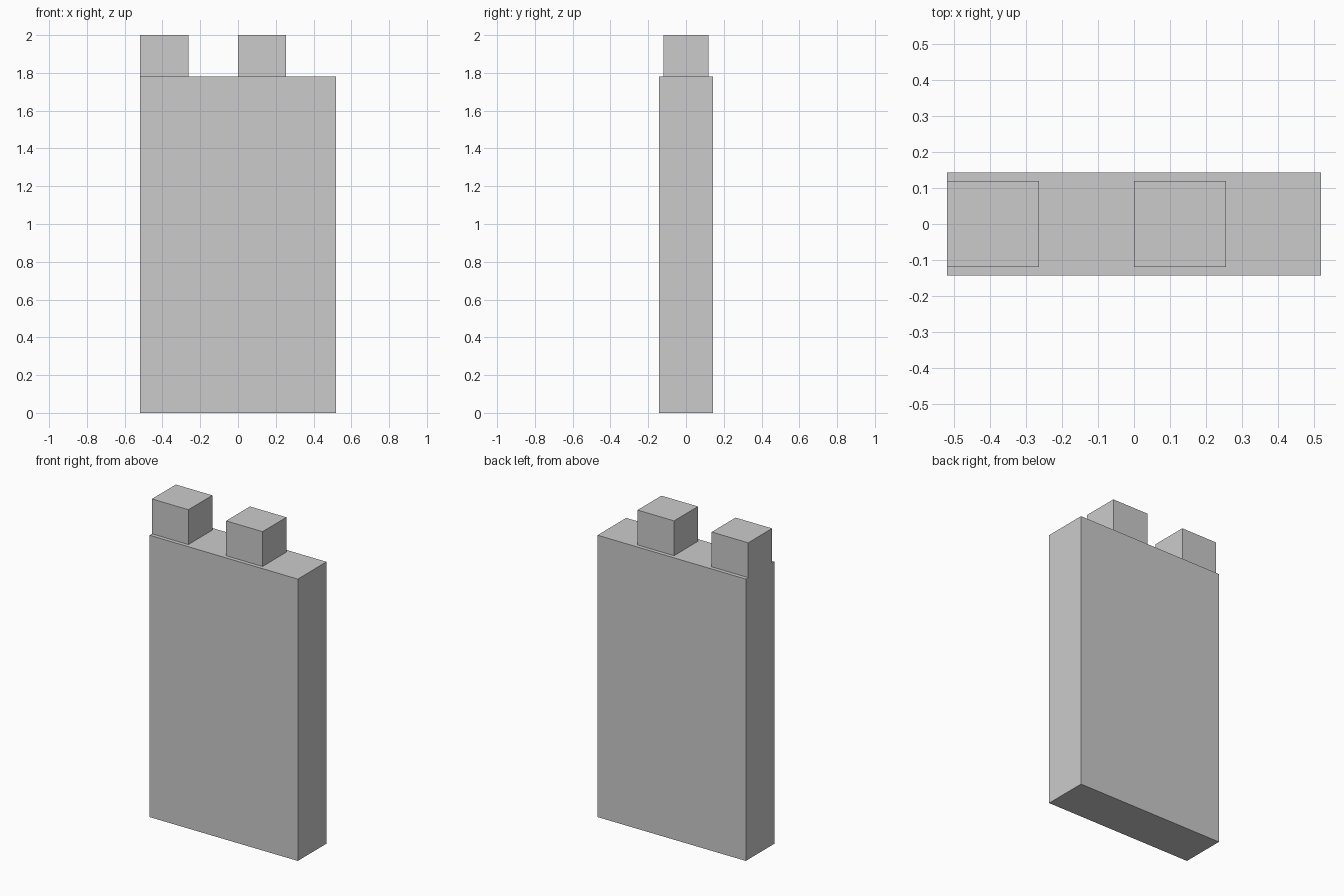
import bpy

if "Cube" in bpy.data.objects:
    bpy.data.objects.remove(bpy.data.objects["Cube"])


def box(name, x, y, z):
    """Box from (min, max) ranges on each axis."""
    ranges = (x, y, z)
    bpy.ops.mesh.primitive_cube_add(size=1, location=[(a + b) / 2 for a, b in ranges])
    obj = bpy.context.object
    obj.name = name
    obj.scale = [b - a for a, b in ranges]
    bpy.ops.object.transform_apply(location=False, rotation=False, scale=True)
    return obj


HALF_WIDTH = 0.518
WALL_TOP = 1.78
MERLON_WIDTH = 0.255

# Wall slab
box("wall", (-HALF_WIDTH, HALF_WIDTH), (-0.143, 0.143), (0, WALL_TOP))

# Two evenly spaced merlons on the wall top
for i in range(2):
    left = -HALF_WIDTH + i * HALF_WIDTH
    box(f"merlon_{i + 1}", (left, left + MERLON_WIDTH), (-0.119, 0.119), (WALL_TOP, 2.0))
